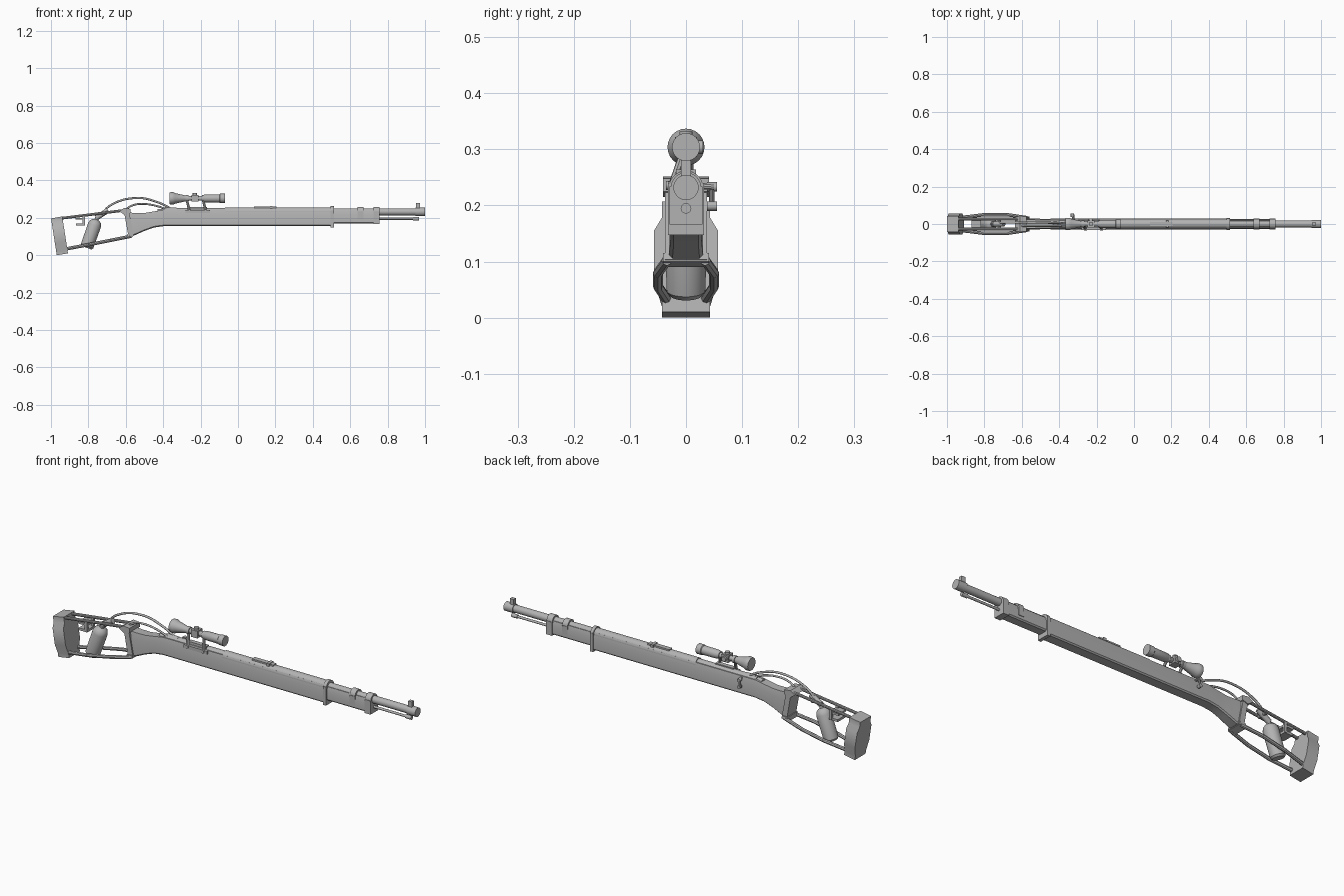
import bpy, bmesh, math
from mathutils import Vector

grey = bpy.data.materials.new("plain grey")
grey.diffuse_color = (0.45, 0.45, 0.45, 1)


def finish(name, bm):
    bmesh.ops.recalc_face_normals(bm, faces=bm.faces)
    me = bpy.data.meshes.new(name)
    bm.to_mesh(me)
    bm.free()
    ob = bpy.data.objects.new(name, me)
    bpy.context.collection.objects.link(ob)
    me.materials.append(grey)
    bpy.ops.object.select_all(action='DESELECT')
    ob.select_set(True)
    bpy.context.view_layer.objects.active = ob
    bpy.ops.object.shade_smooth_by_angle(angle=math.radians(35))
    return ob


def loft(name, rings):
    """Skin closed rings of equal length and cap both ends."""
    bm = bmesh.new()
    vs = [[bm.verts.new(p) for p in r] for r in rings]
    n = len(rings[0])
    for a, b in zip(vs, vs[1:]):
        for i in range(n):
            j = (i + 1) % n
            bm.faces.new((a[i], a[j], b[j], b[i]))
    bm.faces.new(vs[0])
    bm.faces.new(vs[-1])
    return finish(name, bm)


def prism(name, pts, y0, y1):
    """Side profile (x, z) extruded across y."""
    return loft(name, [[(x, y, z) for x, z in pts] for y in (y0, y1)])


def box(name, x0, x1, y0, y1, z0, z1):
    return prism(name, [(x0, z0), (x1, z0), (x1, z1), (x0, z1)], y0, y1)


def lathe(name, a, b, profile, n=20):
    """Round part on the axis a-b; profile holds (fraction along, radius)."""
    a, b = Vector(a), Vector(b)
    q = (b - a).to_track_quat('Z', 'Y')
    return loft(name, [[a.lerp(b, t) + q @ Vector((r * math.cos(k * math.tau / n),
                r * math.sin(k * math.tau / n), 0)) for k in range(n)] for t, r in profile])


def rod(name, a, b, r, n=16):
    return lathe(name, a, b, [(0, r), (1, r)], n)


def hose(name, pts, r):
    cu = bpy.data.curves.new(name, 'CURVE')
    cu.dimensions = '3D'
    cu.bevel_depth, cu.bevel_resolution, cu.resolution_u = r, 2, 8
    cu.use_fill_caps = True
    sp = cu.splines.new('BEZIER')
    sp.bezier_points.add(len(pts) - 1)
    for bp, p in zip(sp.bezier_points, pts):
        bp.co = p
        bp.handle_left_type = bp.handle_right_type = 'AUTO'
    cu.materials.append(grey)
    ob = bpy.data.objects.new(name, cu)
    bpy.context.collection.objects.link(ob)
    bpy.ops.object.select_all(action='DESELECT')
    ob.select_set(True)
    bpy.context.view_layer.objects.active = ob
    bpy.ops.object.convert(target='MESH')


def stock_ring(x, zb, zt, w, c=0.006):
    h = zt - zb
    half = [(w - c, zb), (w, zb + c), (w, zb + 0.68 * h), (w * 0.78, zt)]
    return [(x, y, z) for y, z in half] + [(x, -y, z) for y, z in reversed(half)]


# wooden stock with grip, and slimmer fore end
loft("main_stock", [stock_ring(*s) for s in (
    (-0.58, 0.10, 0.228, 0.03), (-0.55, 0.108, 0.226, 0.03), (-0.50, 0.13, 0.226, 0.028),
    (-0.45, 0.148, 0.234, 0.028), (-0.40, 0.155, 0.243, 0.029), (0.50, 0.155, 0.243, 0.029))])
loft("fore_end", [stock_ring(x, 0.17, 0.238, 0.026) for x in (0.50, 0.755)])
box("lower_band", 0.495, 0.512, -0.032, 0.032, 0.147, 0.24)
rod("lower_band_top", (0.495, 0, 0.231), (0.512, 0, 0.231), 0.031, 24)

# barrel, handguard, muzzle
rod("barrel", (-0.36, 0, 0.232), (0.98, 0, 0.232), 0.0185, 24)
rod("handguard", (-0.07, 0, 0.231), (0.50, 0, 0.231), 0.0255, 24)
rod("muzzle", (0.95, 0, 0.232), (1.0, 0, 0.232), 0.0225, 24)
for i, (x0, x1) in enumerate(((0.64, 0.67), (0.725, 0.757))):
    rod(f"barrel_band_{i}", (x0, 0, 0.232), (x1, 0, 0.232), 0.027, 24)
    box(f"band_side_{i}", x0, x1, -0.029, 0.029, 0.166 if i else 0.19, 0.234)
prism("front_sight", [(0.953, 0.245), (0.973, 0.245), (0.973, 0.28), (0.953, 0.28)], -0.009, 0.009)
rod("cleaning_rod", (0.75, 0, 0.195), (0.965, 0, 0.195), 0.006, 12)
rod("cleaning_rod_tip", (0.935, 0, 0.195), (0.967, 0, 0.195), 0.0095, 12)

# rear ladder sight
box("rear_sight_base", 0.085, 0.205, -0.012, 0.012, 0.25, 0.261)
box("rear_sight_slider", 0.17, 0.185, -0.018, 0.018, 0.25, 0.264)

# receiver and bolt
rod("receiver", (-0.40, 0, 0.232), (-0.07, 0, 0.232), 0.021, 24)
rod("bolt_tail", (-0.43, 0, 0.234), (-0.38, 0, 0.234), 0.014)
rod("bolt_arm", (-0.325, 0.01, 0.236), (-0.325, 0.05, 0.233), 0.006, 10)
rod("bolt_drop", (-0.325, 0.046, 0.235), (-0.335, 0.046, 0.2), 0.005, 10)
for i, z in enumerate((0.233, 0.199)):
    rod(f"bolt_knob_{i}", (-0.33, 0.037, z), (-0.33, 0.055, z), 0.0085, 12)

# telescopic sight on a side mount
lathe("scope", (-0.365, 0, 0.304), (-0.07, 0, 0.304), [
    (0, 0.031), (0.02, 0.033), (0.07, 0.033), (0.1, 0.028), (0.31, 0.014), (0.36, 0.0125),
    (0.58, 0.0125), (0.63, 0.021), (0.9, 0.022), (0.91, 0.025), (1, 0.025)], 24)
box("scope_turret_block", -0.248, -0.212, -0.02, 0.02, 0.286, 0.322)
rod("elevation_knob", (-0.23, 0, 0.32), (-0.23, 0, 0.332), 0.012)
rod("windage_knob", (-0.23, 0.015, 0.304), (-0.23, 0.03, 0.304), 0.012)
for i, x in enumerate((-0.272, -0.185)):
    rod(f"scope_ring_{i}", (x - 0.008, 0, 0.304), (x + 0.008, 0, 0.304), 0.018)
    rod(f"scope_leg_{i}", (x, -0.006, 0.29), (x + 0.012, -0.024, 0.238), 0.007, 8)
    rod(f"mount_screw_{i}", (x + 0.012, -0.02, 0.236), (x + 0.012, -0.036, 0.236), 0.008, 12)
box("side_mount_plate", -0.28, -0.15, -0.032, -0.018, 0.226, 0.243)
box("scope_bridge", -0.265, -0.165, -0.018, 0.004, 0.246, 0.258)

# shoulder pad, tilted, widest in the middle
half = [(0.043, 0.0), (0.043, 0.02), (0.057, 0.065), (0.057, 0.145), (0.043, 0.168), (0.043, 0.197)]
outline = half + [(-y, z) for y, z in reversed(half)]
loft("shoulder_pad", [[(-0.969 - 0.155 * z + dx, y, z + 0.17 * dx) for y, z in outline]
                      for dx in (0, 0.06)])

# front frame of the skeleton stock
prism("frame_plate", [(-0.61, 0.235), (-0.583, 0.238), (-0.558, 0.104), (-0.585, 0.096)], -0.037, 0.037)
prism("frame_top", [(-0.635, 0.235), (-0.61, 0.252), (-0.575, 0.248), (-0.575, 0.225), (-0.605, 0.215)],
      -0.041, 0.041)
prism("frame_foot", [(-0.595, 0.09), (-0.56, 0.1), (-0.562, 0.115), (-0.592, 0.112)], -0.041, 0.041)

# skeleton rods: straight on top, bowed below
for side, s in (("left", 1), ("right", -1)):
    rod(f"upper_rod_{side}", (-0.95, s * 0.026, 0.197), (-0.61, s * 0.026, 0.24), 0.0075, 10)
    pts = [(-0.57, 0.034, 0.102), (-0.68, 0.05, 0.08), (-0.80, 0.05, 0.056), (-0.93, 0.034, 0.032)]
    for i, (a, b) in enumerate(zip(pts, pts[1:])):
        rod(f"lower_rod_{side}_{i}", (a[0], s * a[1], a[2]), (b[0], s * b[1], b[2]), 0.009, 8)
    box(f"clip_arm_{side}", -0.832, -0.818, s * 0.02, s * 0.032, 0.16, 0.215)
box("clip_upper", -0.87, -0.818, -0.03, 0.03, 0.19, 0.2)
box("clip_lower", -0.865, -0.818, -0.03, 0.03, 0.158, 0.17)

# gas bottle, valve and hoses
lathe("gas_bottle", (-0.81, 0, 0.04), (-0.748, 0, 0.215), [
    (0, 0.028), (0.05, 0.035), (0.7, 0.036), (0.79, 0.031), (0.84, 0.02), (0.86, 0.011), (1, 0.011)], 24)
rod("valve", (-0.757, 0, 0.2), (-0.695, 0, 0.24), 0.014, 12)
rod("valve_cross", (-0.72, -0.026, 0.222), (-0.72, 0.026, 0.222), 0.009, 10)
hose("long_hose", [(-0.735, 0.008, 0.215), (-0.68, 0.008, 0.268), (-0.54, 0.008, 0.306),
                   (-0.42, 0.006, 0.28), (-0.35, 0.004, 0.245)], 0.0055)
hose("short_hose", [(-0.61, -0.01, 0.24), (-0.56, -0.01, 0.268), (-0.50, -0.01, 0.274),
                    (-0.43, -0.01, 0.262), (-0.37, -0.01, 0.24)], 0.005)
rod("hose_socket", (-0.39, 0, 0.245), (-0.33, 0, 0.243), 0.012, 12)
